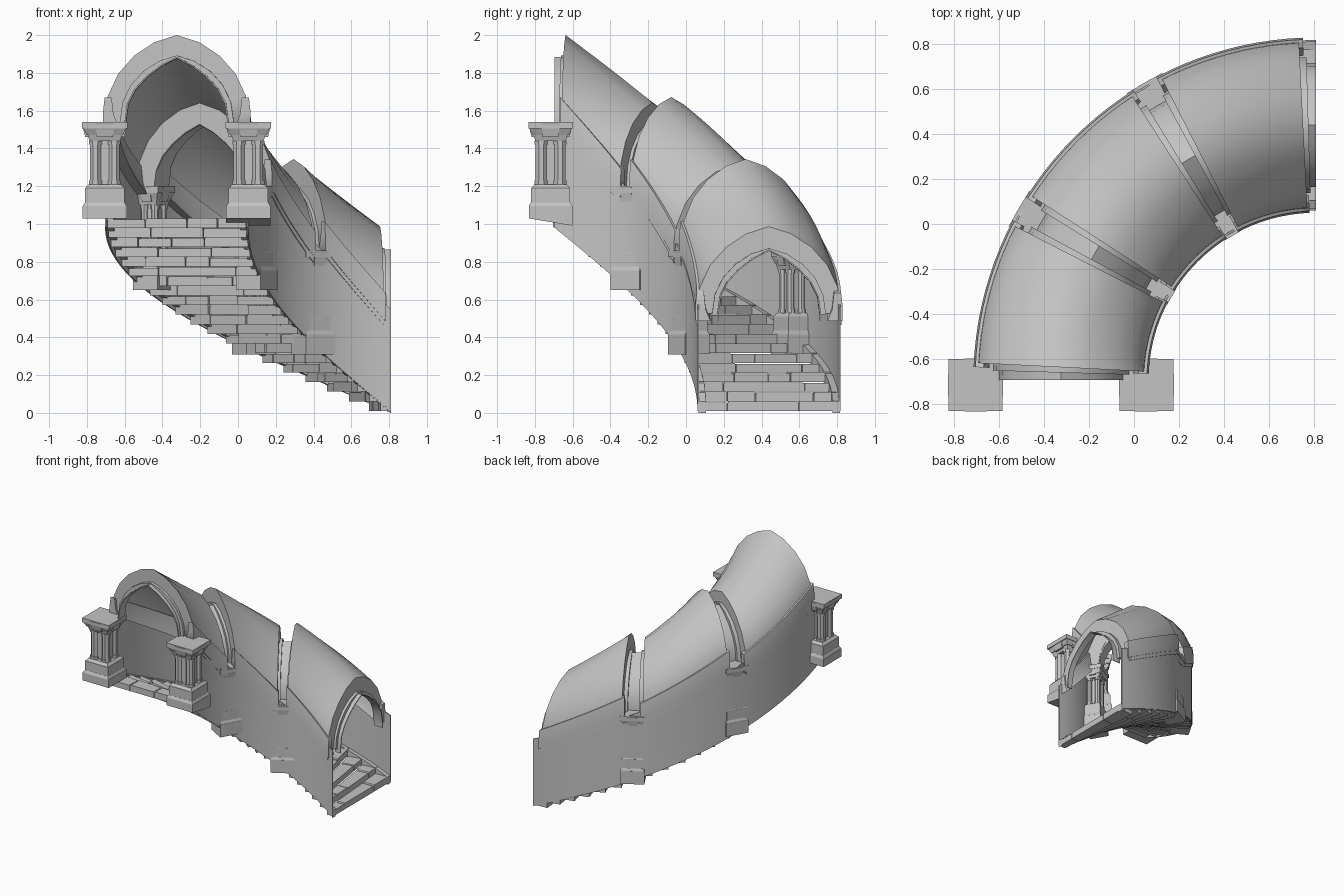
import bpy, bmesh, math, random
from mathutils import Matrix

random.seed(4)
if "Cube" in bpy.data.objects:
    bpy.data.objects.remove(bpy.data.objects["Cube"])

stone = bpy.data.materials.new("grey_stone")
stone.use_nodes = True
GREY = (0.55, 0.55, 0.55, 1)
stone.diffuse_color = GREY
stone.node_tree.nodes["Principled BSDF"].inputs["Base Color"].default_value = GREY

# The passage turns a quarter circle about CX, CY while it descends
CX, CY, R, DROP = 0.81, -0.695, 1.135, 1.02
FLOOR, SPRING = 1.03, 1.54
GAP = 2.9  # half width of each rib groove, in degrees


def fall(t):
    return -DROP * t / 90


def wall_fall(t):
    return -0.97 * t / 90


def finish(bm, name, smooth=True):
    bmesh.ops.recalc_face_normals(bm, faces=bm.faces)
    mesh = bpy.data.meshes.new(name)
    bm.to_mesh(mesh)
    bm.free()
    mesh.materials.append(stone)
    obj = bpy.data.objects.new(name, mesh)
    bpy.context.collection.objects.link(obj)
    if smooth:
        bpy.ops.object.select_all(action='DESELECT')
        obj.select_set(True)
        bpy.context.view_layer.objects.active = obj
        bpy.ops.object.shade_smooth_by_angle(angle=math.radians(48))
    return obj


def sweep(bm, profile, t0, t1, height=fall, steps=12):
    """Sweep a closed (offset, z) profile round the turn."""
    rings = []
    for i in range(steps + 1):
        t = t0 + (t1 - t0) * i / steps
        a, dz = math.radians(t), height(t)
        rings.append([bm.verts.new((CX - (R + o) * math.cos(a),
                                    CY + (R + o) * math.sin(a), z + dz))
                      for o, z in profile])
    n = len(profile)
    for a, b in zip(rings, rings[1:]):
        for j in range(n):
            k = (j + 1) % n
            bm.faces.new((a[j], a[k], b[k], b[j]))
    # Caps as quads across the profile, so that hollow arches stay hollow
    for ring in (rings[0], rings[-1]):
        for j in range(n // 2 - 1):
            bm.faces.new((ring[j], ring[j + 1], ring[n - 2 - j], ring[n - 1 - j]))


def arch(half, rise, foot=0.0, point=0.06, segs=10):
    """Pointed arch, with optional straight feet."""
    pts = []
    for i in range(segs + 1):
        a = math.pi * i / segs
        s = math.sin(a)
        pts.append((half * math.cos(a),
                    SPRING + rise * s * (1 - point * abs(math.sin(2 * a)))))
    if foot:
        pts = [(half, SPRING - foot)] + pts + [(-half, SPRING - foot)]
    return pts


def shell(outer, inner):
    return outer + inner[::-1]


def rect(o0, o1, z0, z1):
    return [(o0, z0), (o1, z0), (o1, z1), (o0, z1)]


# Vault sections, each falling a little faster than the passage itself
vault_profile = shell(arch(0.385, 0.46, 0.06), arch(0.377, 0.452, 0.06))
end_profile = shell(arch(0.384, 0.459), arch(0.27, 0.34, point=0.14))
cornice_profile = [(0.39, -0.03), (0.39, 0.05), (0.382, 0.12),
                   (0.345, 0.12), (0.335, 0.03), (0.31, -0.03)]
for k, name in enumerate(("upper", "middle", "lower")):
    t0, t1 = 30 * k + GAP, 30 * k + 30 - GAP

    def section_fall(t, k=k, t0=t0, t1=t1):
        return -0.328 * k - 0.358 * (t - t0) / (t1 - t0)

    bm = bmesh.new()
    sweep(bm, vault_profile, t0, t1, section_fall, 10)
    finish(bm, name + "_vault")
    bm = bmesh.new()
    sweep(bm, end_profile, t0, t0 + 0.4, section_fall, 1)
    sweep(bm, end_profile, t1 - 0.4, t1, section_fall, 1)
    finish(bm, name + "_vault_ends")
    bm = bmesh.new()
    for side in (1, -1):
        sweep(bm, [(side * o, SPRING + z) for o, z in cornice_profile],
              t0 - 0.7, t1 + 0.7, section_fall, 10)
    finish(bm, name + "_cornices")

# Recessed ribs in the grooves, stepped out where they meet the sections
rib_profile = shell(arch(0.276, 0.345, 0.03, 0.14), arch(0.268, 0.337, 0.03, 0.14))
step_profile = shell(arch(0.302, 0.352), arch(0.269, 0.338, point=0.14))
for t, name in ((0, "front"), (30, "upper"), (60, "lower"), (90, "end")):
    level = fall(t)
    bm = bmesh.new()
    sweep(bm, rib_profile, max(0, t - GAP), min(90, t + GAP), lambda _: level, 2)
    if t > 0:
        sweep(bm, step_profile, t - GAP, t - GAP + 1.2, lambda _: level, 1)
    if t < 90:
        sweep(bm, step_profile, t + GAP - 1.2, t + GAP, lambda _: level, 1)
    finish(bm, name + "_rib")

# Side walls and the sloping kerbs at their feet
for side, name in ((1, "outer"), (-1, "inner")):
    bm = bmesh.new()
    sweep(bm, rect(side * 0.37, side * 0.379, FLOOR - 0.05, SPRING - 0.02),
          -0.3, 90, wall_fall, 28)
    finish(bm, name + "_wall")
    bm = bmesh.new()
    sweep(bm, rect(side * 0.335, side * 0.374, FLOOR - 0.01, FLOOR + 0.05), 0, 90, steps=28)
    finish(bm, name + "_kerb")

# Stairs: each step is a row of uneven stones
STEPS = 20
bm = bmesh.new()
for i in range(STEPS):
    t0 = 90 * i / STEPS
    t1 = min(90, t0 + 90 / STEPS + 0.3)
    top = FLOOR + 0.003 - i * DROP / STEPS
    bottom = max(0.01, top - 0.054)
    cuts = [-0.369] + [c + random.uniform(-0.07, 0.07) for c in (-0.18, 0.0, 0.18)] + [0.369]
    if i % 2:
        del cuts[2]
    for a, b in zip(cuts, cuts[1:]):
        z1 = top - random.uniform(0, 0.01)
        edge = 0.008
        sweep(bm, [(a + 0.002, bottom), (b - 0.002, bottom), (b - 0.002, z1 - edge),
                   (b - edge, z1), (a + edge, z1), (a + 0.002, z1 - edge)],
              t0 + (random.uniform(0, 0.5) if i else 0), t1, lambda _: 0, 2)
finish(bm, "stair_stones", smooth=False)


# Clustered pillars
def block(bm, hx, hy, z0, z1, taper=1.0):
    verts = bmesh.ops.create_cube(bm, size=2)["verts"]
    for v in verts:
        s = taper if v.co.z < 0 else 1.0
        v.co = (v.co.x * hx * s, v.co.y * hy * s, z1 if v.co.z > 0 else z0)
    return verts


def shaft(bm, x, y, r, z0, z1):
    bmesh.ops.create_cone(bm, cap_ends=True, segments=8, radius1=r, radius2=r, depth=z1 - z0,
                          matrix=Matrix.Translation((x, y, (z0 + z1) / 2))
                          @ Matrix.Rotation(math.pi / 8, 4, 'Z'))


def pillar(name, t, offset, depth, width, sink=0.0, slope=0.0):
    bm = bmesh.new()
    # Plinth, its underside optionally following the slope
    for v in block(bm, 0.118, 0.115, 0, 0.065):
        if v.co.z < 0.01:
            v.co.z -= sink + slope * (v.co.y + 0.115)
    block(bm, 0.105, 0.105, 0.065, 0.085, 1.1)
    block(bm, 0.104, 0.104, 0.085, 0.16)
    block(bm, 0.085, 0.085, 0.16, 0.18, 1.2)
    shaft(bm, 0, 0, 0.062, 0.17, 0.45)
    for x in (-1, 1):
        for y in (-1, 1):
            shaft(bm, x * 0.05, y * 0.05, 0.031, 0.18, 0.43)
            shaft(bm, x * 0.05, y * 0.05, 0.037, 0.18, 0.20)
            shaft(bm, x * 0.05, y * 0.05, 0.037, 0.39, 0.41)
    # Stepped capital with a tab on each side
    block(bm, 0.09, 0.09, 0.41, 0.44, 0.9)
    block(bm, 0.112, 0.112, 0.44, 0.475, 0.85)
    block(bm, 0.12, 0.116, 0.475, 0.51)
    block(bm, 0.122, 0.05, 0.43, 0.505, 0.85)
    block(bm, 0.05, 0.118, 0.43, 0.505, 0.85)
    obj = finish(bm, name, smooth=False)
    a, r = math.radians(t), R + offset
    obj.location = (CX - r * math.cos(a), CY + r * math.sin(a), FLOOR + fall(t))
    obj.rotation_euler.z = -a
    obj.scale = (depth, width, 1)
    return obj


for side, name, slope in ((1, "outer", 0.0), (-1, "inner", 0.17)):
    front = pillar("front_%s_pillar" % name, 0, side * 0.38, 1, 1, slope=slope)
    front.location.y -= 0.022
    pillar("upper_%s_pillar" % name, 30, side * 0.315, 0.64, 0.78, sink=0.04)
    pillar("lower_%s_pillar" % name, 60, side * 0.315, 0.64, 0.78, sink=0.04)
